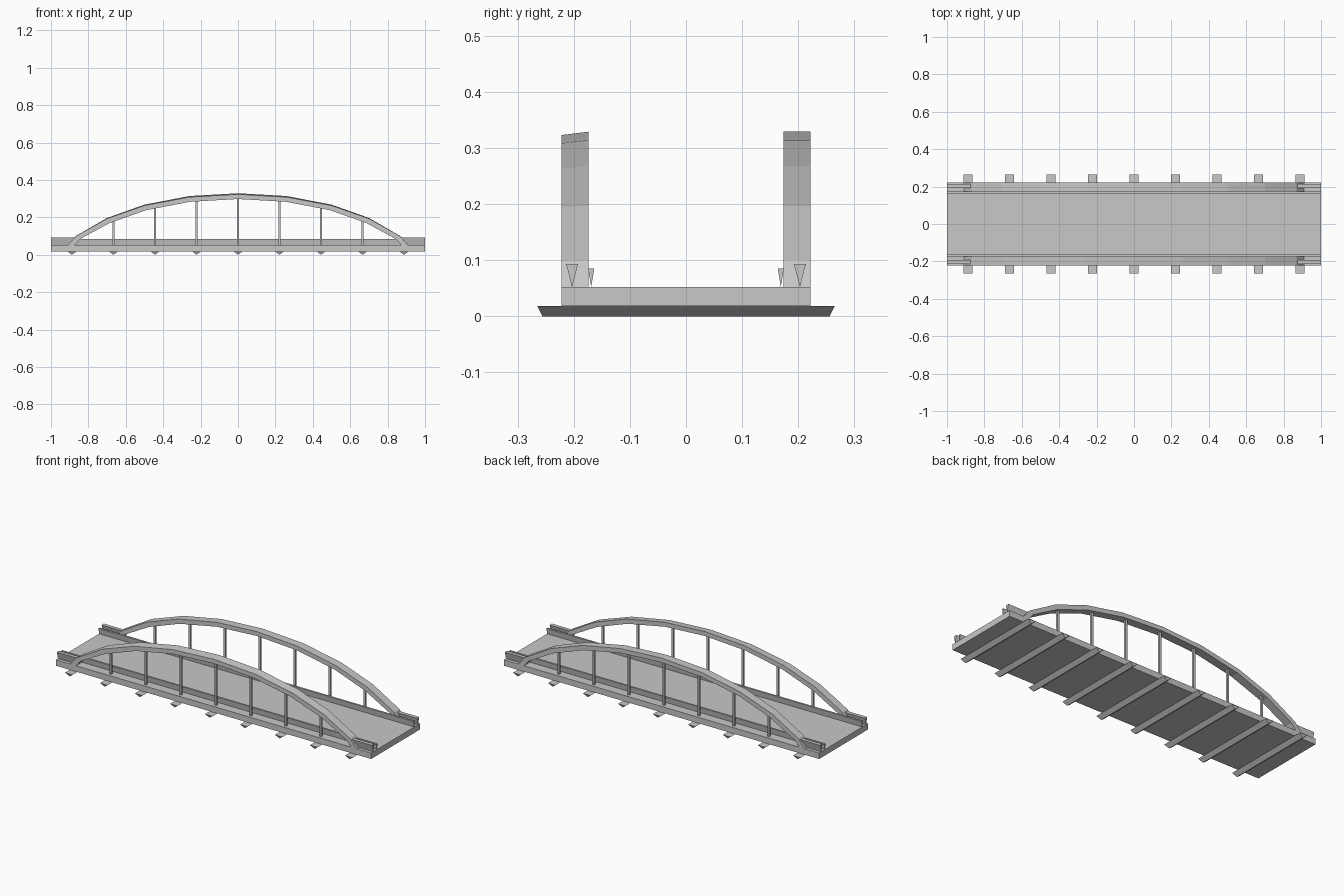
import bpy, bmesh

if "Cube" in bpy.data.objects:
    bpy.data.objects.remove(bpy.data.objects["Cube"])

steel = bpy.data.materials.new("light_grey")
steel.diffuse_color = (0.58, 0.58, 0.58, 1)
steel.use_nodes = True
steel.node_tree.nodes["Principled BSDF"].inputs["Base Color"].default_value = steel.diffuse_color


def make(name, verts, faces):
    me = bpy.data.meshes.new(name)
    me.from_pydata(verts, [], faces)
    bm = bmesh.new()
    bm.from_mesh(me)
    bmesh.ops.recalc_face_normals(bm, faces=bm.faces)
    bm.to_mesh(me)
    bm.free()
    me.materials.append(steel)
    ob = bpy.data.objects.new(name, me)
    bpy.context.collection.objects.link(ob)
    return ob


def loft(name, a, b):
    # solid between two matching outlines
    n = len(a)
    sides = [(i, (i + 1) % n, n + (i + 1) % n, n + i) for i in range(n)]
    return make(name, a + b, sides + [tuple(range(n)), tuple(range(n, 2 * n))])


def box(name, x0, x1, y0, y1, z0, z1):
    def ring(z):
        return [(x0, y0, z), (x1, y0, z), (x1, y1, z), (x0, y1, z)]
    return loft(name, ring(z0), ring(z1))


def v_rail(name, x0, x1, y, half, z0, z1):
    def ring(x):
        return [(x, y - half, z1), (x, y + half, z1), (x, y, z0)]
    return loft(name, ring(x0), ring(x1))


# deck slab
box("deck", -1, 1, -0.222, 0.222, 0.018, 0.052)

# V-shaped cross beams under the deck
for i in range(9):
    x = (i - 4) * 0.222
    def end(s):
        return [(x - 0.024, s * 0.265, 0.018), (x + 0.024, s * 0.265, 0.018),
                (x, s * 0.256, 0.0)]
    loft(f"cross_beam_{i}", end(-1), end(1))

# half arch outlines, foot to crown
top = [(-0.908, 0.052), (-0.868, 0.1), (-0.70, 0.197), (-0.50, 0.268),
       (-0.26, 0.314), (0, 0.329)]
low = [(-0.872, 0.052), (-0.845, 0.085), (-0.688, 0.172), (-0.492, 0.243),
       (-0.256, 0.289), (0, 0.304)]


def full(half):
    return half + [(-x, z) for x, z in reversed(half[:-1])]


def arch(name, y_in, y_out, drop):
    # four-sided section swept along the outline
    verts, faces = [], []
    for (xt, zt), (xl, zl) in zip(full(top), full(low)):
        d = drop * (zt - 0.052) / 0.277
        verts += [(xt, y_in, zt), (xt, y_out, zt - d),
                  (xl, y_out, zl - d), (xl, y_in, zl)]
    n = len(verts) // 4
    for i in range(n - 1):
        for k in range(4):
            m = (k + 1) % 4
            faces.append((4 * i + k, 4 * i + m, 4 * i + 4 + m, 4 * i + 4 + k))
    faces += [(0, 1, 2, 3), tuple(range(4 * n - 4, 4 * n))]
    make(name, verts, faces)


def low_height(x):
    pts = full(low)
    for (xa, za), (xb, zb) in zip(pts, pts[1:]):
        if xa <= x <= xb:
            return za + (zb - za) * (x - xa) / (xb - xa)


for s, side in ((-1, "front"), (1, "back")):
    arch(f"{side}_arch", s * 0.174, s * 0.222, 0.006 if s < 0 else 0)
    # hangers from arch to deck
    for i in range(7):
        x = (i - 3) * 0.222
        box(f"{side}_hanger_{i}", x - 0.006, x + 0.006,
            s * 0.2 - 0.006, s * 0.2 + 0.006, 0.05, low_height(x) + 0.008)
    # long inner rail and short outer rails at the deck ends
    v_rail(f"{side}_inner_rail", -1, 1, s * 0.169, 0.0055, 0.052, 0.085)
    v_rail(f"{side}_left_end_rail", -1, -0.87, s * 0.203, 0.0105, 0.052, 0.093)
    v_rail(f"{side}_right_end_rail", 0.87, 1, s * 0.203, 0.0105, 0.052, 0.093)
